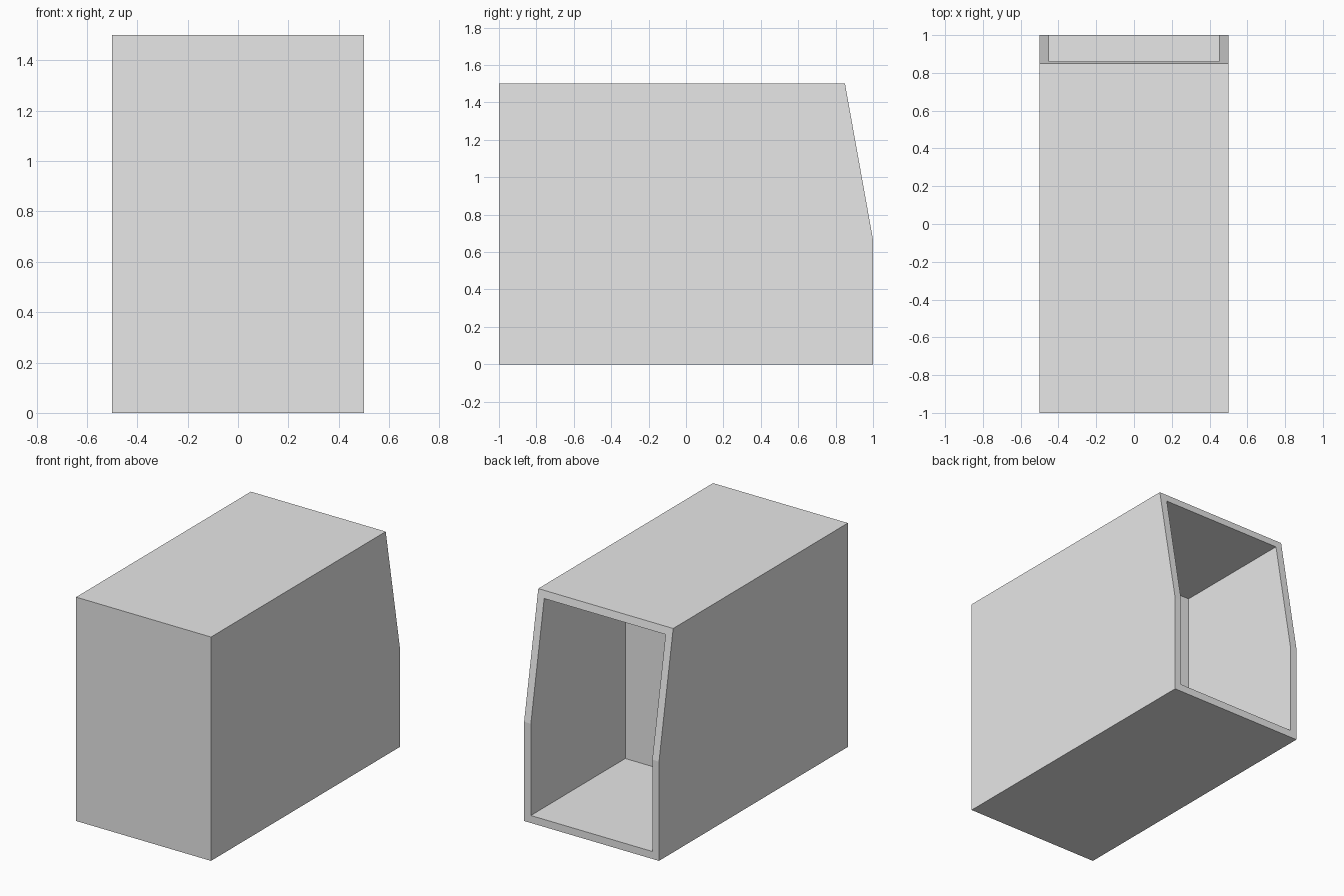
import bpy
import bmesh

default = bpy.data.objects.get("Cube")
if default:
    bpy.data.objects.remove(default, do_unlink=True)

WIDTH, HEIGHT, WALL = 1.0, 1.5, 0.05
# Side outline (y, z): the upper back edge slopes forward
PROFILE = [(-1, 0), (1, 0), (1, 0.665), (0.85, HEIGHT), (-1, HEIGHT)]
POCKET = [(0, WALL), (1.2, WALL), (1.2, HEIGHT - WALL), (0, HEIGHT - WALL)]

grey = bpy.data.materials.new("light_grey")
grey.use_nodes = True
grey.diffuse_color = (0.8, 0.8, 0.8, 1)
grey.node_tree.nodes["Principled BSDF"].inputs["Base Color"].default_value = (0.8, 0.8, 0.8, 1)


def prism(name, outline, width):
    """Extrude a side outline across x, centred on x = 0."""
    bm = bmesh.new()
    face = bm.faces.new([bm.verts.new((-width / 2, y, z)) for y, z in outline])
    result = bmesh.ops.extrude_face_region(bm, geom=[face], use_keep_orig=True)
    moved = [v for v in result["geom"] if isinstance(v, bmesh.types.BMVert)]
    bmesh.ops.translate(bm, verts=moved, vec=(width, 0, 0))
    bmesh.ops.recalc_face_normals(bm, faces=bm.faces)
    mesh = bpy.data.meshes.new(name)
    bm.to_mesh(mesh)
    bm.free()
    mesh.materials.append(grey)
    obj = bpy.data.objects.new(name, mesh)
    bpy.context.collection.objects.link(obj)
    return obj


# Housing block with a pocket opening at the back
housing = prism("housing", PROFILE, WIDTH)
cutter = prism("pocket_cutter", POCKET, WIDTH - 2 * WALL)
cutter.hide_render = True
cutter.hide_viewport = True
cutter.display_type = 'WIRE'

cut = housing.modifiers.new("pocket", 'BOOLEAN')
cut.operation = 'DIFFERENCE'
cut.solver = 'EXACT'
cut.object = cutter
